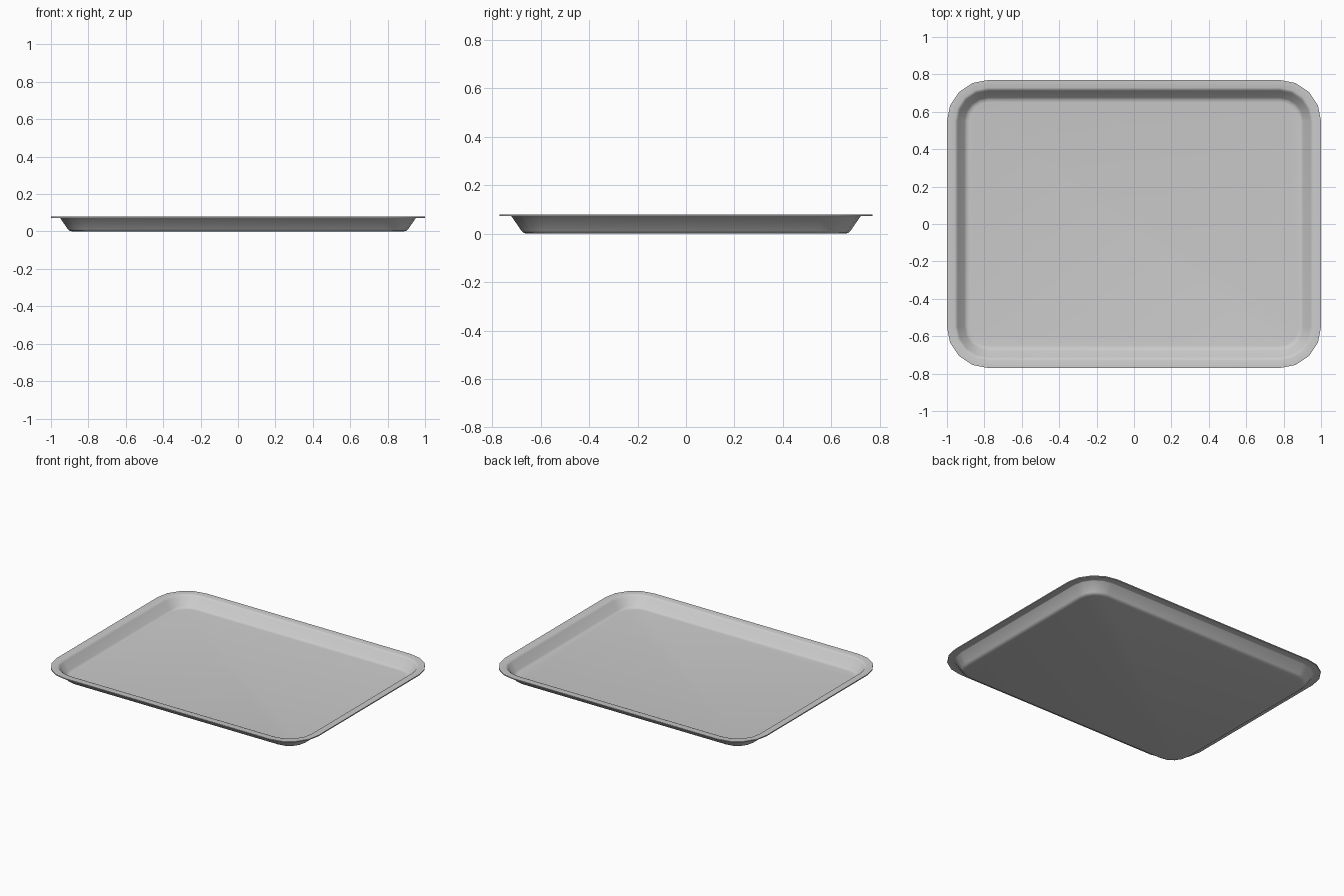
import bpy, bmesh, math

if "Cube" in bpy.data.objects:
    bpy.data.objects.remove(bpy.data.objects["Cube"])

HALF_X, HALF_Y, RADIUS, SEGS = 1.0, 0.77, 0.22, 4

# Cross-section as (inset from the outer edge, height): underside, rim, inside
PROFILE = [(0.115, 0.0), (0.10, 0.003), (0.09, 0.012), (0.05, 0.071), (0.045, 0.073),
           (0.0, 0.073), (0.0, 0.08),
           (0.042, 0.08), (0.05, 0.077), (0.058, 0.069), (0.094, 0.018), (0.105, 0.010), (0.12, 0.008)]


def rounded_loop(bm, inset, z):
    """Rounded rectangle ring of vertices, counter-clockwise."""
    r = RADIUS - inset
    cx, cy = HALF_X - RADIUS, HALF_Y - RADIUS
    ring = []
    for q, (sx, sy) in enumerate([(1, 1), (-1, 1), (-1, -1), (1, -1)]):
        for i in range(SEGS + 1):
            a = math.pi / 2 * (q + i / SEGS)
            ring.append(bm.verts.new((sx * cx + r * math.cos(a), sy * cy + r * math.sin(a), z)))
    return ring


bm = bmesh.new()
rings = [rounded_loop(bm, d, z) for d, z in PROFILE]

# Walls and rim
for lo, hi in zip(rings, rings[1:]):
    n = len(lo)
    for i in range(n):
        j = (i + 1) % n
        bm.faces.new((lo[i], lo[j], hi[j], hi[i]))

# Underside and inner floor
bm.faces.new(rings[0][::-1])
bm.faces.new(rings[-1])
bmesh.ops.recalc_face_normals(bm, faces=bm.faces[:])

mesh = bpy.data.meshes.new("tray")
bm.to_mesh(mesh)
bm.free()
tray = bpy.data.objects.new("tray", mesh)
bpy.context.collection.objects.link(tray)

# Smooth shading, crisp at the thin outer lip
bpy.context.view_layer.objects.active = tray
tray.select_set(True)
bpy.ops.object.shade_smooth_by_angle(angle=math.radians(60))
